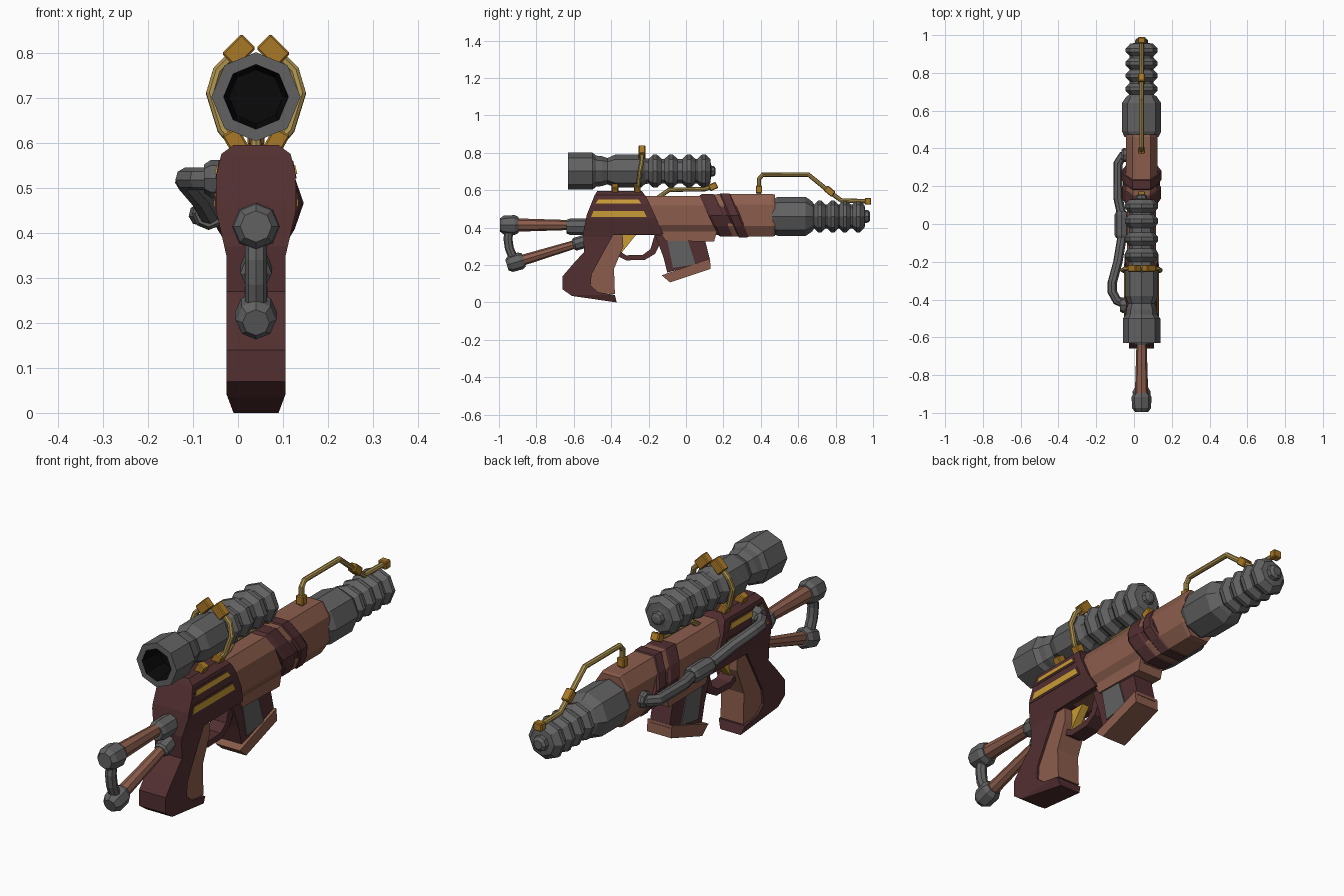
import bpy, bmesh, math
from mathutils import Vector, Matrix

if "Cube" in bpy.data.objects:
    bpy.data.objects.remove(bpy.data.objects["Cube"])

CX = 0.04  # centre line of the weapon


def material(name, r, g, b):
    m = bpy.data.materials.new(name)
    m.use_nodes = True
    m.diffuse_color = (r, g, b, 1)
    m.node_tree.nodes["Principled BSDF"].inputs["Base Color"].default_value = (r, g, b, 1)
    return m


MAROON = material("dark maroon", .085, .029, .031)
BROWN = material("warm brown", .26, .11, .073)
GRAY = material("steel gray", .12, .12, .12)
GOLD = material("bright gold", .58, .33, .035)
BRASS = material("brass", .42, .29, .08)
BRONZE = material("bronze", .40, .19, .02)
BLACK = material("black", .003, .003, .003)


def finish(name, bm, *mats):
    bmesh.ops.recalc_face_normals(bm, faces=bm.faces)
    me = bpy.data.meshes.new(name)
    bm.to_mesh(me)
    bm.free()
    for m in mats:
        me.materials.append(m)
    ob = bpy.data.objects.new(name, me)
    ob.location.x = CX
    bpy.context.collection.objects.link(ob)
    return ob


def loft(name, rings, *mats, inner=0):
    """Skin closed rings of points; the first `inner` spans use the second material."""
    bm = bmesh.new()
    loops = [[bm.verts.new(p) for p in ring] for ring in rings]
    n = len(loops[0])
    first = bm.faces.new(loops[0])
    first.material_index = 1 if inner else 0
    bm.faces.new(loops[-1])
    for k, (a, b) in enumerate(zip(loops, loops[1:])):
        for i in range(n):
            f = bm.faces.new((a[i], a[(i + 1) % n], b[(i + 1) % n], b[i]))
            f.material_index = 1 if k < inner else 0
    return finish(name, bm, *mats)


def turned(name, profile, origin, *mats, axis=(0, 1, 0), inner=0):
    """Eight-sided turned part: profile of (distance, radius) along an axis."""
    q = Vector(axis).to_track_quat('Z', 'Y')
    rings = [[Vector(origin) + q @ Vector((r * math.cos(i * math.pi / 4), r * math.sin(i * math.pi / 4), d))
              for i in range(8)] for d, r in profile]
    return loft(name, rings, *mats, inner=inner)


def slab(name, pts, width, mat, levels=()):
    """Side outline (y, z) extruded across x; width may depend on height."""
    w = width if callable(width) else (lambda z: width)
    bm = bmesh.new()
    face = bm.faces.new([bm.verts.new((-1, y, z)) for y, z in pts])
    res = bmesh.ops.extrude_face_region(bm, geom=[face])
    for v in res["geom"]:
        if isinstance(v, bmesh.types.BMVert):
            v.co.x = 1
    bmesh.ops.triangulate(bm, faces=[f for f in bm.faces if len(f.verts) > 4])
    for z in levels:
        bmesh.ops.bisect_plane(bm, geom=bm.verts[:] + bm.edges[:] + bm.faces[:],
                               plane_co=(0, 0, z), plane_no=(0, 0, 1))
    for v in bm.verts:
        v.co.x *= w(v.co.z)
    return finish(name, bm, mat)


def pipe(name, pts, radius, mat):
    cu = bpy.data.curves.new(name, 'CURVE')
    cu.dimensions = '3D'
    cu.bevel_depth, cu.bevel_resolution, cu.use_fill_caps = radius, 2, True
    sp = cu.splines.new('POLY')
    sp.points.add(len(pts) - 1)
    for p, c in zip(sp.points, pts):
        p.co = (*c, 1)
    sp.use_smooth = False
    cu.materials.append(mat)
    ob = bpy.data.objects.new(name, cu)
    ob.location.x = CX
    bpy.context.collection.objects.link(ob)
    bpy.ops.object.select_all(action='DESELECT')
    ob.select_set(True)
    bpy.context.view_layer.objects.active = ob
    bpy.ops.object.convert(target='MESH')


def block(name, loc, size, mat, rot=0, axis='X'):
    bm = bmesh.new()
    bmesh.ops.create_cube(bm, size=1)
    bm.transform(Matrix.Translation(loc) @ Matrix.Rotation(math.radians(rot), 4, axis) @ Matrix.Diagonal((*size, 1)))
    bmesh.ops.bevel(bm, geom=bm.edges[:], offset=.004, segments=1, affect='EDGES')
    return finish(name, bm, mat)


def ridges(ys, high, low, gap):
    """Bellows profile: a peak at each y with valleys on both sides."""
    out = []
    for y in ys:
        out += [(y - gap, low), (y - gap * .3, high), (y + gap * .3, high), (y + gap, low)]
    return out


# Scope
turned("scope", [(-.52, .06), (-.63, .072), (-.63, .099), (-.5, .099), (-.48, .083), (-.45, .08), (-.42, .07),
                 (-.38, .088), (-.24, .088), (-.22, .07)]
       + ridges((-.165, -.08, .015, .095), .088, .066, .035)
       + [(.132, .045), (.135, .03), (.152, .026), (.158, .014)], (0, 0, .702), GRAY, BLACK, inner=1)

# Muzzle
turned("muzzle", [(.46, .09), (.49, .104), (.64, .104), (.675, .08)]
       + ridges((.715, .785, .85, .92), .085, .064, .03)
       + [(.955, .06), (.958, .035), (.975, .033), (.985, .02)], (0, 0, .46), GRAY)


# Receiver: many-sided sections swept along the barrel, with slanted ends
def receiver(name, stations, side, mat):
    half = [(.045, .11), (.08, .055), (side, 0), (.08, -.055), (.045, -.11)]
    sec = half + [(-x, z) for x, z in reversed(half)]
    loft(name, [[(x * s, y - z * slant, .466 + z * s) for x, z in sec] for y, s, slant in stations], mat)


receiver("receiver", [(-.3, .95, 0), (.2, .95, .45)], .08, BROWN)
receiver("barrel_collar", [(.2, 1.02, .45), (.3, 1.04, .45), (.46, 1.04, 0), (.475, 1, 0)], .08, BROWN)
receiver("barrel_wrap", [(.12, .94, .45), (.135, 1.04, .45), (.195, 1.04, .45), (.205, .98, .45), (.225, .98, .45),
                         (.235, 1.07, .45), (.28, 1.07, .45), (.29, 1, .45)], .099, MAROON)

# Main frame and grip back, with width varying by height
WIDTHS = [(0, .05), (.04, .065), (.35, .066), (.45, .089), (.53, .088), (.575, .077), (.6, .043)]


def frame_width(z):
    for (z0, w0), (z1, w1) in zip(WIDTHS, WIDTHS[1:]):
        if z <= z1:
            return w0 + (w1 - w0) * max(0, z - z0) / (z1 - z0)
    return WIDTHS[-1][1]


slab("frame", [(-.49, .57), (-.475, .595), (-.235, .595), (-.21, .56), (-.12, .365), (-.39, .36), (-.44, .27),
               (-.505, .15), (-.51, .09), (-.47, .055), (-.38, .04), (-.37, .0), (-.61, .035), (-.66, .07),
               (-.66, .14), (-.6, .21), (-.545, .27), (-.55, .37), (-.53, .47)],
     frame_width, MAROON, [z for z, w in WIDTHS[1:-1]])
slab("grip_panel", [(-.47, .38), (-.34, .38), (-.335, .30), (-.385, .18), (-.38, .045), (-.48, .05),
                    (-.515, .09), (-.51, .16)], .056, BROWN)

# Gold vents on both sides of the frame
for i, (y0, y1, z0, z1) in enumerate([(-.47, -.255, .53, .551), (-.495, -.225, .458, .488)]):
    slab(f"vent_{i + 1}", [(y0, z1), (y1, z1), (y1 + .015, z0), (y0 - .012, z0)],
         lambda z: frame_width(z) + .004, GOLD)
    slab(f"vent_rim_{i + 1}", [(y0 - .008, z1 + .009), (y1 + .004, z1 + .009), (y1 + .028, z0 - .009),
                               (y0 - .028, z0 - .009)], lambda z: frame_width(z) + .002, MAROON)

# Trigger and guard
slab("trigger", [(-.34, .37), (-.26, .37), (-.345, .265), (-.375, .275)], .018, GOLD)
slab("trigger_guard", [(-.12, .37), (-.13, .33), (-.165, .26), (-.22, .228), (-.32, .225), (-.39, .26),
                       (-.38, .29), (-.32, .252), (-.23, .255), (-.19, .285), (-.165, .37)], .035, MAROON)

# Magazine
slab("magazine_rim", [(-.14, .38), (.165, .38), (.15, .325), (-.11, .33)], .06, BROWN)
slab("magazine_case", [(-.165, .36), (.1, .34), (.13, .22), (-.1, .16), (-.12, .24)], .048, MAROON)
slab("magazine_window", [(-.1, .332), (.01, .332), (.05, .205), (-.07, .185)], .053, GRAY)
slab("magazine_base", [(-.13, .145), (.128, .235), (.132, .18), (-.085, .107)], .06, BROWN)

# Rear stock: two rods, end caps and a curved link
turned("stock_mount", [(-.64, .036), (-.62, .044), (-.52, .044)], (0, 0, .405), GRAY)
turned("stock_upper_rod", [(-.92, .036), (-.6, .026)], (0, 0, .414), BROWN)
turned("stock_upper_cap", [(-.995, .035), (-.975, .05), (-.915, .053), (-.895, .042)], (0, 0, .414), GRAY)
lower, slope = Vector((0, -.91, .215)), Vector((0, .33, .1)).normalized()
turned("stock_lower_rod", [(0, .03), (.36, .022)], lower, BROWN, axis=slope)
turned("stock_lower_cap", [(-.05, .03), (-.03, .045), (.025, .047), (.045, .036)], lower, GRAY, axis=slope)
turned("stock_lower_mount", [(.32, .026), (.33, .035), (.4, .035)], lower, GRAY, axis=slope)
pipe("stock_link", [(0, -.945, .39), (0, -.952, .34), (0, -.945, .29), (0, -.92, .23)], .024, GRAY)

# Side hose on the right of the receiver
hose = [(-.06, .365, .45), (-.1, .36, .445), (-.125, .32, .44), (-.125, .14, .44), (-.105, .05, .44), (-.105, -.08, .445),
        (-.125, -.2, .48), (-.155, -.31, .515), (-.155, -.36, .52), (-.13, -.405, .52), (-.07, -.43, .52)]
pipe("side_hose", hose, .025, GRAY)
turned("hose_sleeve", [(-.075, .03), (-.06, .037), (.05, .037), (.065, .03)], (-.105, 0, .443), GRAY)
turned("hose_front_collar", [(-.03, .038), (.03, .038), (.04, .03)], (-.065, .365, .45), GRAY, axis=(-1, 0, 0))
turned("hose_rear_collar", [(-.03, .042), (.03, .042), (.045, .032)], (-.07, -.43, .52), GRAY, axis=(-1, 0, 0))

# Pipe above the muzzle
pipe("muzzle_pipe", [(0, .39, .58), (0, .39, .66), (0, .41, .683), (0, .655, .683), (0, .77, .59), (0, .83, .545),
                     (0, .98, .541)], .012, BRASS)
block("muzzle_pipe_foot", (0, .39, .605), (.036, .034, .04), BRONZE)
block("muzzle_pipe_joint", (0, .768, .595), (.036, .055, .036), BRONZE, -40)
block("muzzle_pipe_end", (0, .973, .541), (.04, .034, .036), BRONZE)

# Short pipe under the scope
pipe("receiver_pipe", [(0, -.15, .56), (0, -.09, .602), (0, .1, .606), (0, .15, .622)], .012, BRASS)
block("receiver_pipe_end", (0, .145, .62), (.038, .045, .036), BRONZE, 25)

# Paired scope clamps
for side, s in (("left", 1), ("right", -1)):
    pipe(f"scope_clamp_{side}", [(s * .05, -.262, .60), (s * .075, -.255, .63), (s * .1, -.245, .71), (s * .085, -.235, .76),
                                 (s * .045, -.235, .80)], .012, BRASS)
    block(f"clamp_top_{side}", (s * .038, -.235, .804), (.062, .036, .045), BRONZE, s * 45, 'Y')
    for i, y in enumerate((-.26, -.38)):
        block(f"clamp_foot_{side}_{i + 1}", (s * .046, y, .604), (.04, .036, .05), BRONZE, s * 30, 'Y')
